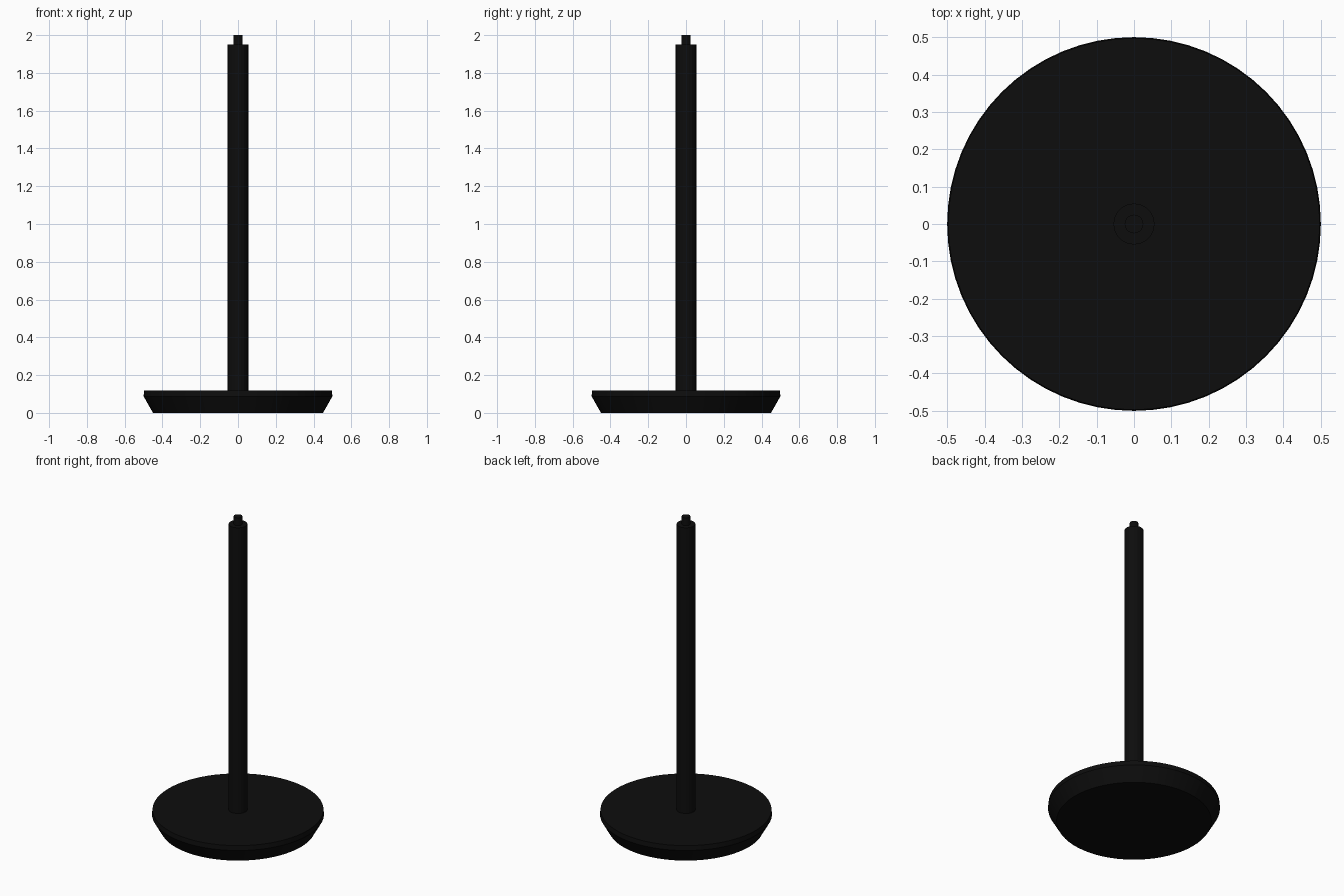
import bpy, bmesh, math

if "Cube" in bpy.data.objects:
    bpy.data.objects.remove(bpy.data.objects["Cube"])

black = bpy.data.materials.new("black_metal")
black.diffuse_color = (0.004, 0.004, 0.004, 1)
black.use_nodes = True
black.node_tree.nodes["Principled BSDF"].inputs["Base Color"].default_value = black.diffuse_color


def lathe(name, profile, sides):
    """Closed solid of revolution from (radius, z) points, bottom to top."""
    bm = bmesh.new()
    rings = []
    for r, z in profile:
        rings.append([bm.verts.new((r * math.cos(math.tau * i / sides),
                                    r * math.sin(math.tau * i / sides), z))
                      for i in range(sides)])
    for a, b in zip(rings, rings[1:]):
        for i in range(sides):
            j = (i + 1) % sides
            bm.faces.new((a[i], a[j], b[j], b[i]))
    bm.faces.new(rings[0][::-1])
    bm.faces.new(rings[-1])
    mesh = bpy.data.meshes.new(name)
    bm.to_mesh(mesh)
    bm.free()
    mesh.materials.append(black)
    obj = bpy.data.objects.new(name, mesh)
    bpy.context.collection.objects.link(obj)
    return obj


# Weighted disc base: tapered underside, short upright rim
lathe("base", [(0.45, 0), (0.5, 0.088), (0.497, 0.118)], 64)

# Pole with a stepped shoulder and narrow tip pin
lathe("pole", [(0.055, 0.118), (0.055, 1.95), (0.025, 1.95), (0.025, 2.0)], 20)
